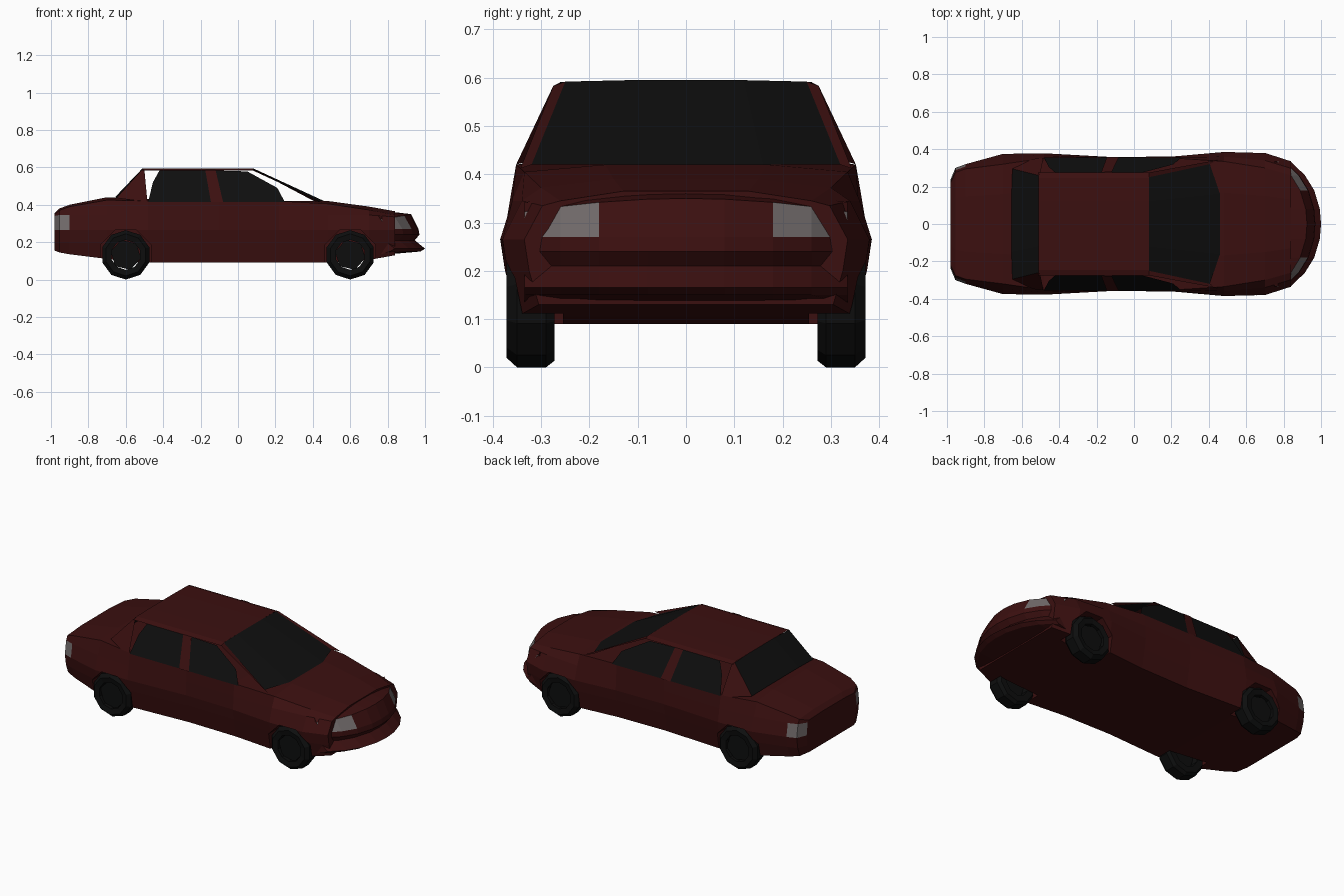
import bpy, bmesh, math

cube = bpy.data.objects.get("Cube")
if cube:
    bpy.data.objects.remove(cube, do_unlink=True)


def material(name, color):
    m = bpy.data.materials.new(name)
    m.use_nodes = True
    m.diffuse_color = (*color, 1)
    m.node_tree.nodes["Principled BSDF"].inputs["Base Color"].default_value = (*color, 1)
    return m


RED = material("dark red paint", (0.044, 0.005, 0.005))
GLASS = material("black glass", (0.0045, 0.0045, 0.0045))
RUBBER = material("black rubber", (0.004, 0.0042, 0.0042))
LAMP = material("grey lamp", (0.17, 0.15, 0.15))


def make(name, verts, faces, mats, rule=None):
    """Mesh object; rule picks a material slot from a face centre."""
    me = bpy.data.meshes.new(name)
    me.from_pydata(verts, [], faces)
    bm = bmesh.new()
    bm.from_mesh(me)
    bmesh.ops.recalc_face_normals(bm, faces=bm.faces)
    bm.to_mesh(me)
    bm.free()
    for m in mats:
        me.materials.append(m)
    if rule:
        for p in me.polygons:
            p.material_index = rule(p.center)
    ob = bpy.data.objects.new(name, me)
    bpy.context.scene.collection.objects.link(ob)
    return ob


def loft(name, rows, mats, closed=False, caps=False, wrap=False, rule=None):
    """Skin neighbouring rows of points; wrap joins the last row to the first."""
    n, k = len(rows[0]), len(rows)
    verts = [p for row in rows for p in row]
    faces = []
    for i in range(k if wrap else k - 1):
        for j in range(n if closed else n - 1):
            a, b = i * n, (i + 1) % k * n
            faces.append((a + j, a + (j + 1) % n, b + (j + 1) % n, b + j))
    if caps:
        faces += [tuple(range(n)), tuple(range((k - 1) * n, k * n))]
    return make(name, verts, faces, mats, rule)


def mirrored(half):
    return [(x, -y, z) for x, y, z in reversed(half)] + half


def both_sides(name, pts, mat):
    for side, s in (("left", 1), ("right", -1)):
        make(f"{side}_{name}", [(x, s * y, z) for x, y, z in pts], [tuple(range(len(pts)))], [mat])


# Main body: cross-sections along the length
# x, bottom z, half width, shoulder y, shoulder z, centre z
SECTIONS = [
    (-0.98, 0.155, 0.24, 0.22, 0.35, 0.355),
    (-0.955, 0.145, 0.30, 0.275, 0.37, 0.38),
    (-0.90, 0.135, 0.32, 0.295, 0.39, 0.40),
    (-0.70, 0.11, 0.375, 0.32, 0.425, 0.44),
    (-0.48, 0.09, 0.378, 0.352, 0.42, 0.43),
    (-0.10, 0.09, 0.357, 0.352, 0.42, 0.42),
    (0.22, 0.09, 0.362, 0.352, 0.42, 0.42),
    (0.48, 0.09, 0.385, 0.335, 0.405, 0.42),
    (0.70, 0.105, 0.38, 0.30, 0.372, 0.39),
    (0.84, 0.13, 0.335, 0.26, 0.345, 0.365),
]
rings = []
for x, zb, w, ys, zs, zc in SECTIONS:
    half = [(x, w - 0.03, zb), (x, w - 0.01, 0.20), (x, w, 0.265),
            (x, (w + ys) / 2, min(0.345, zs - 0.01)), (x, ys, zs), (x, ys * 0.5, zc)]
    rings.append(mirrored(half))


def tail_lamp(c):
    return int(c.x < -0.9 and c.x > -0.975 and 0.28 < c.z < 0.33 and abs(c.y) > 0.2)


body = loft("body", rings, [RED, LAMP], closed=True, caps=True, rule=tail_lamp)


# Wheel arches cut into the body
def circle(cx, y, r, n, turn):
    return [(cx + r * math.sin(turn + i * math.tau / n), y,
             0.132 - r * math.cos(turn + i * math.tau / n)) for i in range(n)]


for wx in (-0.6, 0.6):
    for s in (1, -1):
        cutter = loft("arch_cutter", [circle(wx, s * y, 0.145, 8, math.pi / 8) for y in (0.255, 0.45)],
                      [RED], closed=True, caps=True)
        cutter.hide_render = True
        mod = body.modifiers.new("arch", "BOOLEAN")
        mod.operation = "DIFFERENCE"
        mod.solver = "EXACT"
        mod.object = cutter
        bpy.context.view_layer.objects.active = body
        bpy.ops.object.modifier_apply(modifier=mod.name)
        bpy.data.objects.remove(cutter, do_unlink=True)

# Nose: a bumper profile swept back around the corners
PROFILE = [(0.75, 0.13), (0.75, 0.37), (0.925, 0.35), (0.965, 0.27),
           (0.97, 0.24), (0.945, 0.21), (1.0, 0.165), (0.975, 0.15)]
columns = []
for y in (-0.335, -0.26, -0.18, -0.08, 0, 0.08, 0.18, 0.26, 0.335):
    back = y * y + 4 * y ** 4
    columns.append([(x - (back if x > 0.8 else 0), y, z - (0.25 * y * y if z > 0.3 else 0))
                    for x, z in PROFILE])


def head_lamp(c):
    return int(abs(c.y) > 0.19 and 0.28 < c.z < 0.325 and c.x > 0.79 and abs(c.y) < 0.33)


loft("nose", columns, [RED, LAMP], closed=True, caps=True, rule=head_lamp)

# Roof and the front and rear screens
roof_half = [(0.12, 0.595), (0.245, 0.593), (0.275, 0.583)]
loft("roof", [mirrored([(x, y, z) for y, z in roof_half]) for x in (-0.51, 0.08)], [RED])
loft("windscreen", [mirrored([(0.08, 0.12, 0.595), (0.08, 0.25, 0.592)]),
                    mirrored([(0.46, 0.16, 0.42), (0.405, 0.32, 0.42)])], [GLASS])
loft("rear_screen", [mirrored([(-0.51, 0.12, 0.595), (-0.51, 0.26, 0.591)]),
                     mirrored([(-0.655, 0.15, 0.443), (-0.65, 0.295, 0.436)])], [GLASS])


# Side glass and pillars lie on the sloping cabin side
def on_side(pts, out=0.0):
    return [(x, 0.352 + out - 0.48 * (z - 0.42), z) for x, z in pts]


both_sides("front_window", on_side([(-0.09, 0.415), (-0.12, 0.583), (0.05, 0.578),
                                    (0.21, 0.49), (0.25, 0.415)]), GLASS)
both_sides("rear_window", on_side([(-0.48, 0.415), (-0.455, 0.52), (-0.42, 0.583),
                                   (-0.16, 0.583), (-0.13, 0.415)]), GLASS)
both_sides("centre_pillar", on_side([(-0.145, 0.415), (-0.175, 0.585), (-0.12, 0.585),
                                     (-0.08, 0.415)], 0.004), RED)
both_sides("front_pillar", [(0.08, 0.25, 0.592), (0.405, 0.32, 0.42),
                            (0.45, 0.343, 0.412), (0.08, 0.275, 0.583)], RED)
both_sides("rear_pillar", [(-0.51, 0.26, 0.591), (-0.65, 0.295, 0.436), (-0.54, 0.348, 0.422),
                           (-0.485, 0.352, 0.42), (-0.50, 0.275, 0.583)], RED)

# Wheels: faceted tyre rings with a flat hub
TYRE = [(0.272, 0.08), (0.272, 0.118), (0.29, 0.132), (0.35, 0.132), (0.372, 0.112), (0.366, 0.08)]
for end, wx in (("rear", -0.6), ("front", 0.6)):
    for side, s in (("left", 1), ("right", -1)):
        loft(f"{end}_{side}_tyre", [circle(wx, s * y, r, 10, 0) for y, r in TYRE],
             [RUBBER], closed=True, wrap=True)
        loft(f"{end}_{side}_hub", [circle(wx, s * y, 0.083, 6, 0.3) for y in (0.31, 0.35)],
             [RUBBER], closed=True, caps=True)
